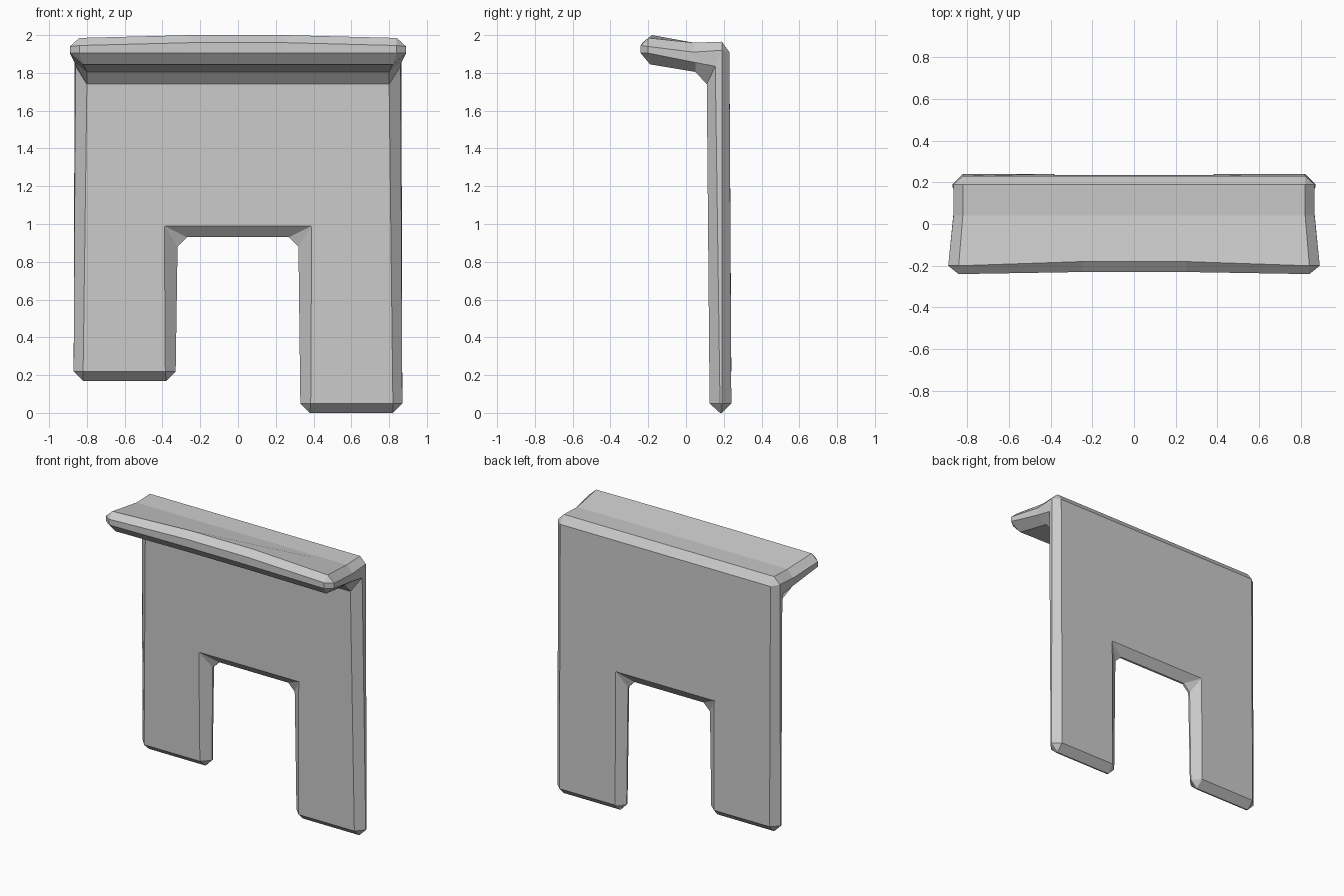
import bpy, bmesh

cube = bpy.data.objects.get("Cube")
if cube:
    bpy.data.objects.remove(cube, do_unlink=True)

grey = bpy.data.materials.new("plain grey")
grey.use_nodes = True
colour = (0.6, 0.6, 0.6, 1)
grey.diffuse_color = colour
grey.node_tree.nodes["Principled BSDF"].inputs["Base Color"].default_value = colour


def half_outline(lift):
    """Stations down one side: inner face, two edge ridges, outer face."""
    foot, tip = 0.05 + lift, lift
    lip_in, lip_out = (.82, -.19, 1.845), (.84, -.2, 1.985)
    elbow = [(.80, .11, 1.74), (.86, .155, 1.835), (.865, .19, 1.92)]
    out_in, out_back = (.82, .125, foot), (.82, .24, foot)
    leg_in, leg_back = (.385, .125, foot), (.385, .24, foot)
    slot_in, slot_back = (.39, .12, .99), (.385, .235, .99)
    return {
        "lip_mid": [(.25, -.18, 1.845), (.25, -.23, 1.905), (.25, -.23, 1.96), (.25, -.18, 2)],
        "lip_a": [lip_in, (.84, -.24, 1.905), (.84, -.24, 1.945), lip_out],
        "lip_b": [lip_in, (.89, -.2, 1.905), (.89, -.2, 1.94), lip_out],
        "canopy": [(.80, .05, 1.805), (.865, .05, 1.855), (.865, .04, 1.91), (.82, .04, 1.96)],
        "elbow": elbow + [(.82, .19, 1.965)],
        "shoulder": elbow + [(.82, .23, 1.91)],
        "foot_a": [out_in, (.87, .18, foot), (.87, .19, foot), out_back],
        "foot_b": [out_in, (.82, .18, tip), (.82, .19, tip), out_back],
        "foot_c": [leg_in, (.38, .18, tip), (.38, .19, tip), leg_back],
        "foot_d": [leg_in, (.33, .18, foot), (.33, .19, foot), leg_back],
        "slot_a": [slot_in, (.32, .175, .88), (.32, .19, .88), slot_back],
        "slot_b": [slot_in, (.27, .175, .93), (.27, .19, .93), slot_back],
    }


bm = bmesh.new()
points = {}


def vert(p):
    if p not in points:
        points[p] = bm.verts.new(p)
    return points[p]


def face(*pts):
    verts = list(dict.fromkeys(vert(p) for p in pts))
    if len(verts) > 2 and not bm.faces.get(verts):
        bm.faces.new(verts)


# One short leg and one full leg
left = half_outline(0)
right = {k: [(-x, y, z) for x, y, z in row] for k, row in half_outline(0.17).items()}

# Chamfered edge all the way round the outline
ring = list(left.values()) + list(right.values())[::-1]
for a, b in zip(ring, ring[1:] + ring[:1]):
    for i in range(3):
        face(a[i], a[i + 1], b[i + 1], b[i])

# Inner and outer sheets: canopy, panel and legs
rows = ["canopy", "elbow", "shoulder", "slot_a"]
for i in (0, 3):
    face(left["lip_mid"][i], left["lip_a"][i], left["canopy"][i],
         right["canopy"][i], right["lip_a"][i], right["lip_mid"][i])
    for a, b in zip(rows, rows[1:]):
        face(left[a][i], left[b][i], right[b][i], right[a][i])
    for side in (left, right):
        face(*[side[k][i] for k in ("shoulder", "foot_a", "foot_c", "slot_a")])

bmesh.ops.recalc_face_normals(bm, faces=bm.faces[:])
mesh = bpy.data.meshes.new("canopy_panel")
bm.to_mesh(mesh)
bm.free()
mesh.materials.append(grey)
panel = bpy.data.objects.new("canopy_panel", mesh)
bpy.context.collection.objects.link(panel)
